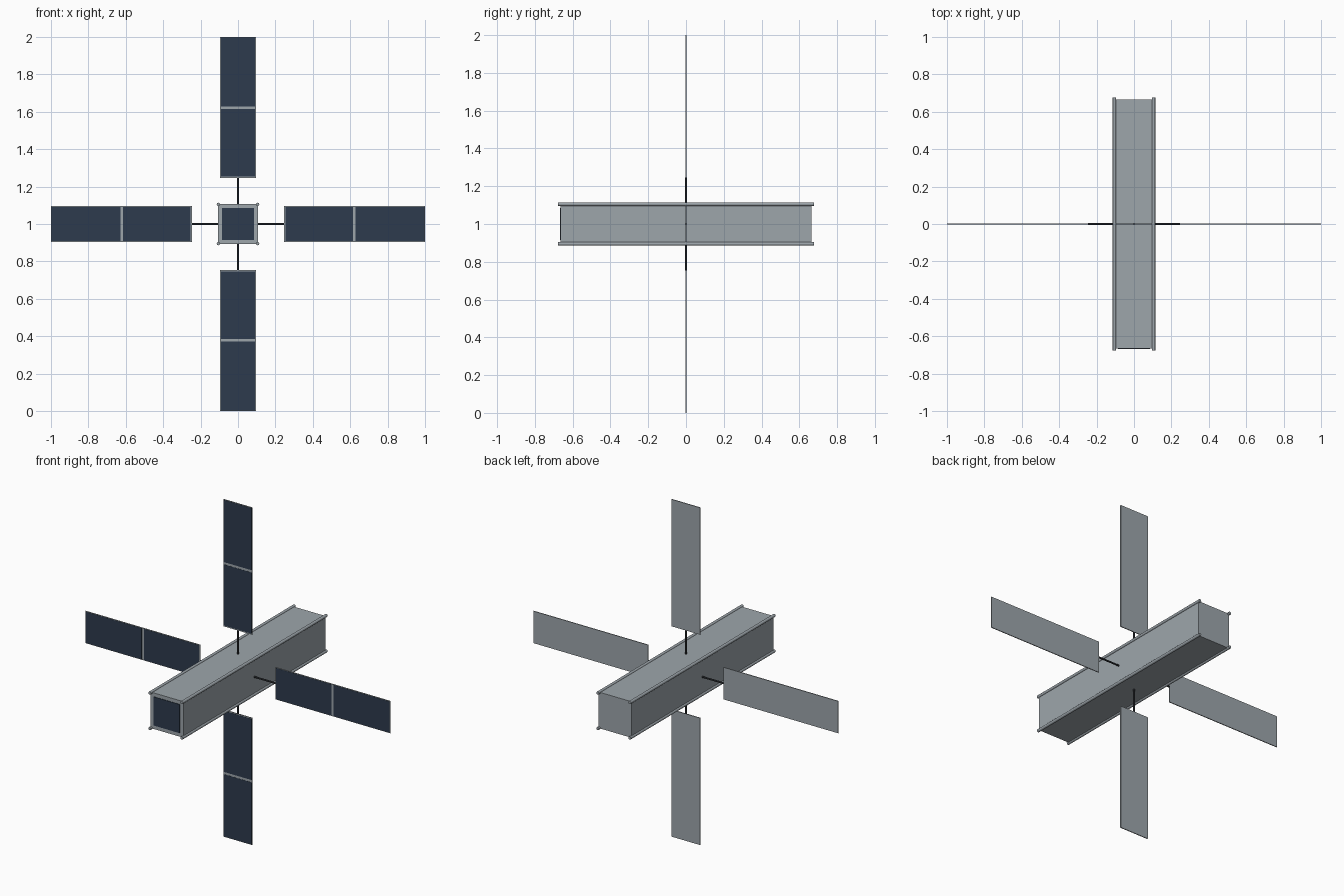
import bpy
from math import pi
from mathutils import Matrix, Vector

cube = bpy.data.objects.get("Cube")
if cube:
    bpy.data.objects.remove(cube, do_unlink=True)

CENTRE = Vector((0, 0, 1))


def material(name, rgb):
    m = bpy.data.materials.new(name)
    m.use_nodes = True
    m.diffuse_color = (*rgb, 1)
    m.node_tree.nodes["Principled BSDF"].inputs["Base Color"].default_value = (*rgb, 1)
    return m


grey = material("satin grey", (0.34, 0.38, 0.41))
navy = material("solar cell navy", (0.026, 0.043, 0.075))
dark = material("dark boom", (0.035, 0.04, 0.047))


# Every part is placed relative to the hub, optionally spun about the y axis
def finish(name, mat, turn):
    ob = bpy.context.object
    ob.name = name
    ob.data.materials.append(mat)
    spin = Matrix.Translation(CENTRE) @ Matrix.Rotation(turn, 4, "Y")
    ob.matrix_world = spin @ ob.matrix_basis
    return ob


def box(name, loc, size, mat, turn=0):
    bpy.ops.mesh.primitive_cube_add(size=1, location=loc)
    bpy.context.object.scale = size
    return finish(name, mat, turn)


def rod(name, loc, radius, length, axis, mat, turn=0):
    rot = (pi / 2, 0, 0) if axis == "y" else (0, pi / 2, 0)
    bpy.ops.mesh.primitive_cylinder_add(vertices=12, radius=radius, depth=length,
                                        location=loc, rotation=rot)
    ob = finish(name, mat, turn)
    bpy.ops.object.shade_smooth_by_angle()
    return ob


# Square body with a cell plate on the front end
HALF = 0.107
END = 0.665
box("body", (0, 0, 0), (2 * HALF, 2 * END, 2 * HALF), grey)
box("front_cell", (0, -END, 0), (0.17, 0.006, 0.17), navy)

# Corner rails, slightly longer than the body
for sx, side in ((-1, "right"), (1, "left")):
    for sz, level in ((-1, "lower"), (1, "upper")):
        rod(f"{level}_{side}_rail", (sx * 0.105, 0, sz * 0.105), 0.009, 1.354, "y", grey)

# Four solar wings: boom, backing panel and two cells facing the front
INNER, OUTER, SPLIT = 0.247, 1.0, 0.622
for i, side in enumerate(("left", "lower", "right", "upper")):
    turn = i * pi / 2
    rod(f"{side}_boom", ((0.1 + INNER) / 2, 0, 0), 0.005, INNER - 0.1, "x", dark, turn)
    box(f"{side}_panel", ((INNER + OUTER) / 2, 0, 0),
        (OUTER - INNER, 0.005, 0.19), grey, turn)
    for part, a, b in (("inner", INNER + 0.006, SPLIT - 0.007),
                       ("outer", SPLIT + 0.007, OUTER - 0.003)):
        box(f"{side}_{part}_cell", ((a + b) / 2, -0.0025, 0),
            (b - a, 0.002, 0.184), navy, turn)
